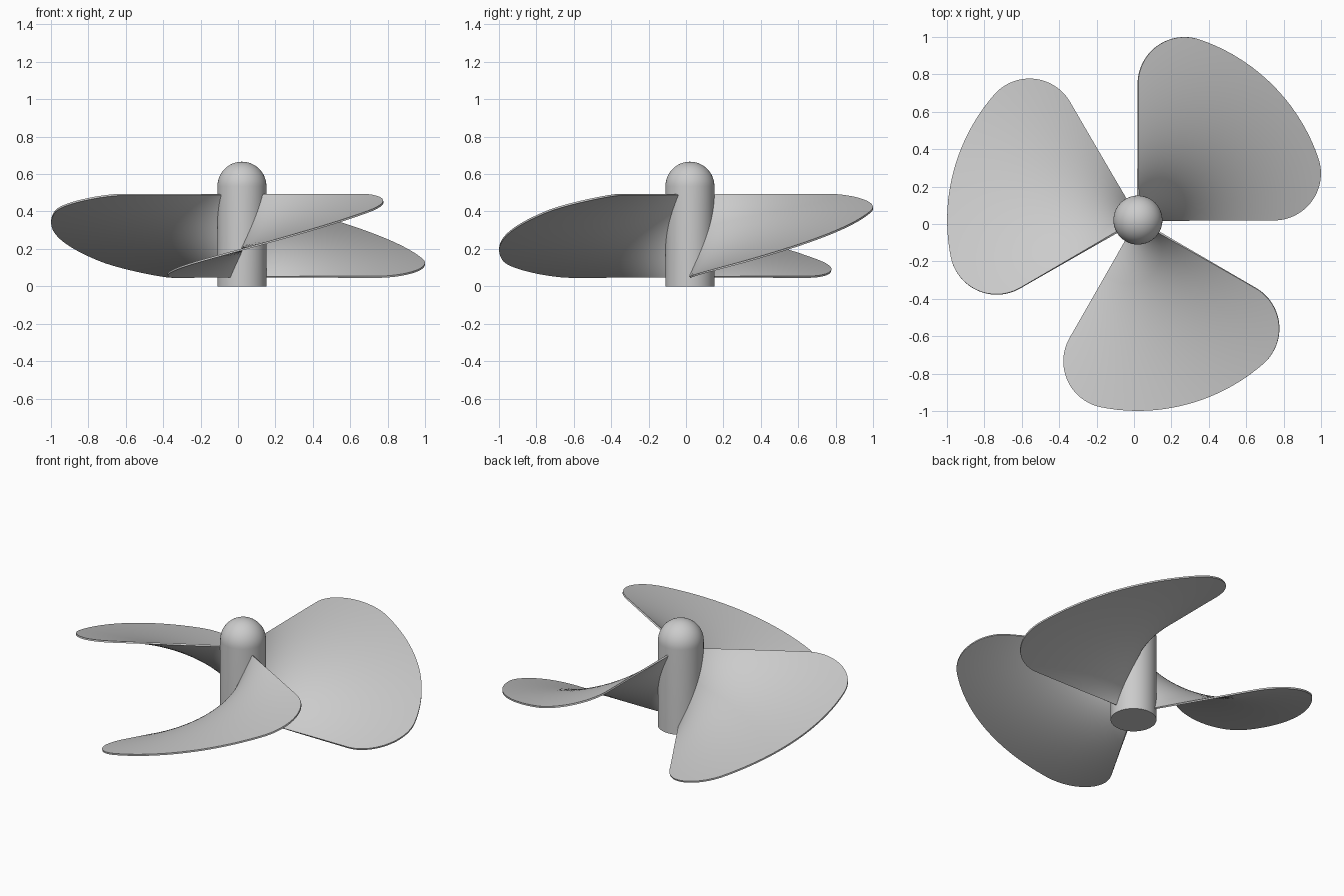
import bpy, bmesh
from math import sin, cos, atan2, hypot, pi, radians, sqrt
from mathutils import Matrix, Vector

default = bpy.data.objects.get("Cube")
if default:
    bpy.data.objects.remove(default, do_unlink=True)

AXIS = Vector((0.021, 0.021, 0))     # shaft position
HUB_R, DOME_Z = 0.131, 0.535
TIP_R, CORNER_R = 1.02, 0.25         # blade disc and corner rounding
LOW_Z, HIGH_Z = 0.05, 0.49           # heights of the two blade edges

grey = bpy.data.materials.new("plain grey")
grey.use_nodes = True
COLOUR = (0.6, 0.6, 0.6, 1)
grey.diffuse_color = COLOUR
grey.node_tree.nodes["Principled BSDF"].inputs["Base Color"].default_value = COLOUR


def make_object(name, bm):
    mesh = bpy.data.meshes.new(name)
    bm.to_mesh(mesh)
    bm.free()
    mesh.materials.append(grey)
    obj = bpy.data.objects.new(name, mesh)
    obj.location = AXIS
    bpy.context.collection.objects.link(obj)
    return obj


def select_only(obj):
    bpy.ops.object.select_all(action='DESELECT')
    obj.select_set(True)
    bpy.context.view_layer.objects.active = obj


# Hub: a round shaft with a domed top, turned from a profile
bm = bmesh.new()
profile = [(0, 0), (HUB_R, 0)]
profile += [(HUB_R * cos(i * pi / 32), DOME_Z + HUB_R * sin(i * pi / 32)) for i in range(17)]
verts = [bm.verts.new((r, 0, z)) for r, z in profile]
edges = [bm.edges.new(pair) for pair in zip(verts, verts[1:])]
bmesh.ops.spin(bm, geom=verts + edges, cent=(0, 0, 0), axis=(0, 0, 1),
               angle=2 * pi, steps=64)
bmesh.ops.remove_doubles(bm, verts=bm.verts, dist=0.0001)
bmesh.ops.recalc_face_normals(bm, faces=bm.faces)
hub = make_object("hub", bm)
select_only(hub)
bpy.ops.object.shade_smooth_by_angle(angle=radians(35))


# Blade outline as (angle, radius): rounded corner, outer arc, mirrored corner
def blade_outline():
    cx, cy = sqrt((TIP_R - CORNER_R) ** 2 - CORNER_R ** 2), CORNER_R
    join = atan2(cy, cx)
    corner = []
    for i in range(25):
        a = -pi / 2 + (join + pi / 2) * i / 24
        x, y = cx + CORNER_R * cos(a), cy + CORNER_R * sin(a)
        corner.append((max(0, atan2(y, x)), hypot(x, y)))
    arc = [(join + (pi / 2 - 2 * join) * i / 24, TIP_R) for i in range(1, 24)]
    return corner + arc + [(pi / 2 - a, r) for a, r in reversed(corner)]


# Blade: a helical sheet rising a quarter turn around the hub
bm = bmesh.new()
ROWS, ROOT_R = 24, 0.1
columns = []
for angle, reach in blade_outline():
    z = LOW_Z + (HIGH_Z - LOW_Z) * angle / (pi / 2)
    radii = [ROOT_R + (reach - ROOT_R) * j / ROWS for j in range(ROWS + 1)]
    columns.append([bm.verts.new((r * cos(angle), r * sin(angle), z)) for r in radii])
for a, b in zip(columns, columns[1:]):
    for j in range(ROWS):
        bm.faces.new((a[j], a[j + 1], b[j + 1], b[j]))
blade = make_object("blade_1", bm)
thick = blade.modifiers.new("thickness", 'SOLIDIFY')
thick.thickness = 0.01
thick.offset = 0
select_only(blade)
bpy.ops.object.modifier_apply(modifier=thick.name)
bpy.ops.object.shade_smooth_by_angle(angle=radians(35))

# Two more blades, evenly spaced
for k in (1, 2):
    copy = bpy.data.objects.new(f"blade_{k + 1}", blade.data)
    copy.location = AXIS
    copy.rotation_euler.z = k * 2 * pi / 3
    bpy.context.collection.objects.link(copy)
